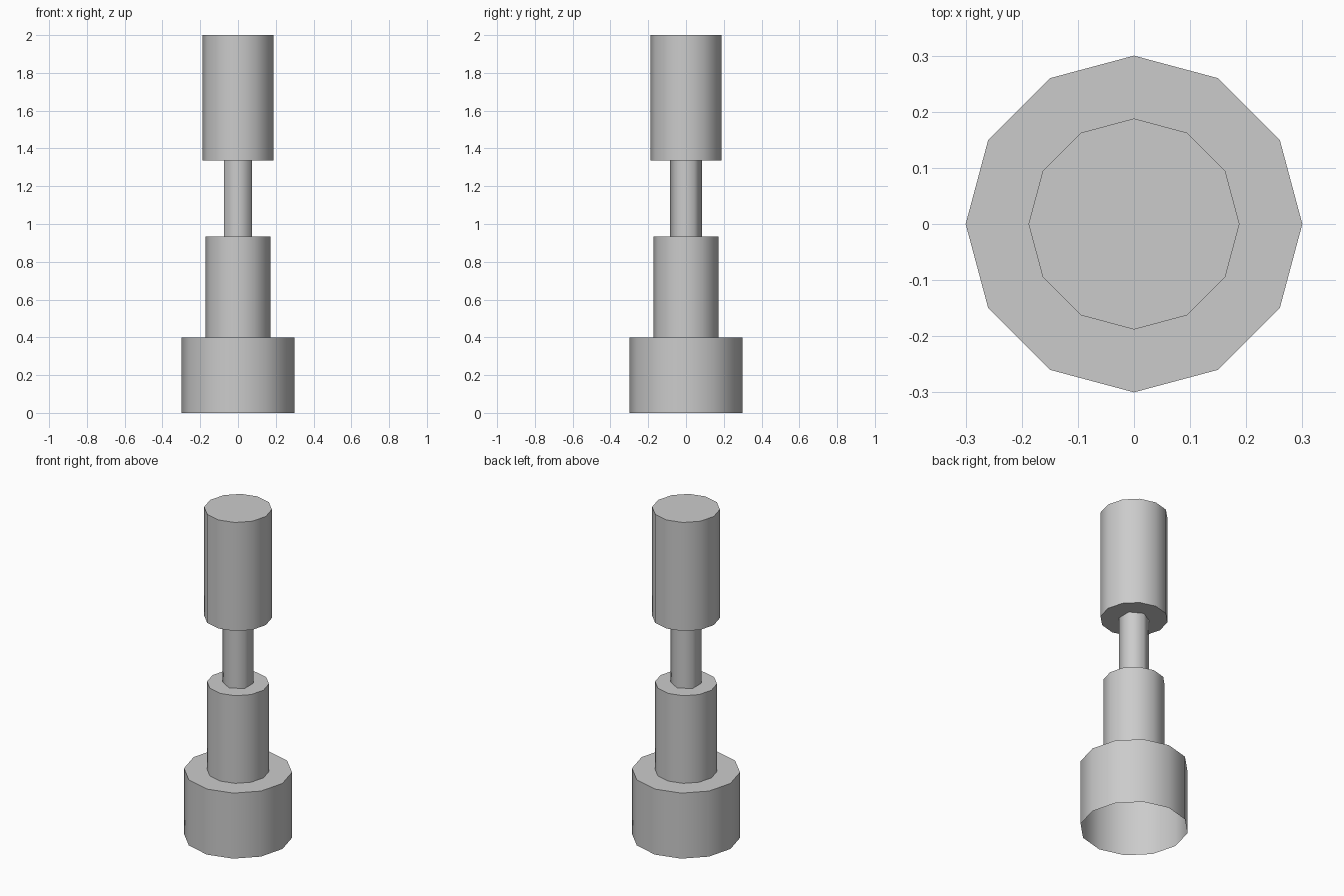
import bpy, bmesh
from math import cos, sin, pi, radians

if "Cube" in bpy.data.objects:
    bpy.data.objects.remove(bpy.data.objects["Cube"])


def lathe(name, profile, sides, start=0.0, cap_bottom=False, cap_top=False):
    """Stack polygon rings (radius, z) into a turned shell."""
    bm = bmesh.new()
    rings = []
    for r, z in profile:
        rings.append([bm.verts.new((r * cos(start + 2 * pi * i / sides),
                                    r * sin(start + 2 * pi * i / sides), z))
                      for i in range(sides)])
    for a, b in zip(rings, rings[1:]):
        for i in range(sides):
            j = (i + 1) % sides
            bm.faces.new((a[i], a[j], b[j], b[i]))
    if cap_bottom:
        bm.faces.new(rings[0][::-1])
    if cap_top:
        bm.faces.new(rings[-1])
    mesh = bpy.data.meshes.new(name)
    bm.to_mesh(mesh)
    bm.free()
    ob = bpy.data.objects.new(name, mesh)
    bpy.context.collection.objects.link(ob)
    # smooth around the sides, crisp at the rims
    bpy.ops.object.select_all(action='DESELECT')
    ob.select_set(True)
    bpy.context.view_layer.objects.active = ob
    bpy.ops.object.shade_smooth_by_angle(angle=radians(65))
    return ob


# wide foot stepping in to the lower body, open underneath
lathe("base_and_body", [(0.3, 0), (0.3, 0.4), (0.172, 0.4), (0.172, 0.935)],
      12, cap_top=True)

# thin six-sided neck
lathe("neck", [(0.085, 0.935), (0.085, 1.337)], 6, start=pi / 2)

# upper cylinder
lathe("head", [(0.188, 1.337), (0.188, 2.0)], 12, cap_bottom=True, cap_top=True)
